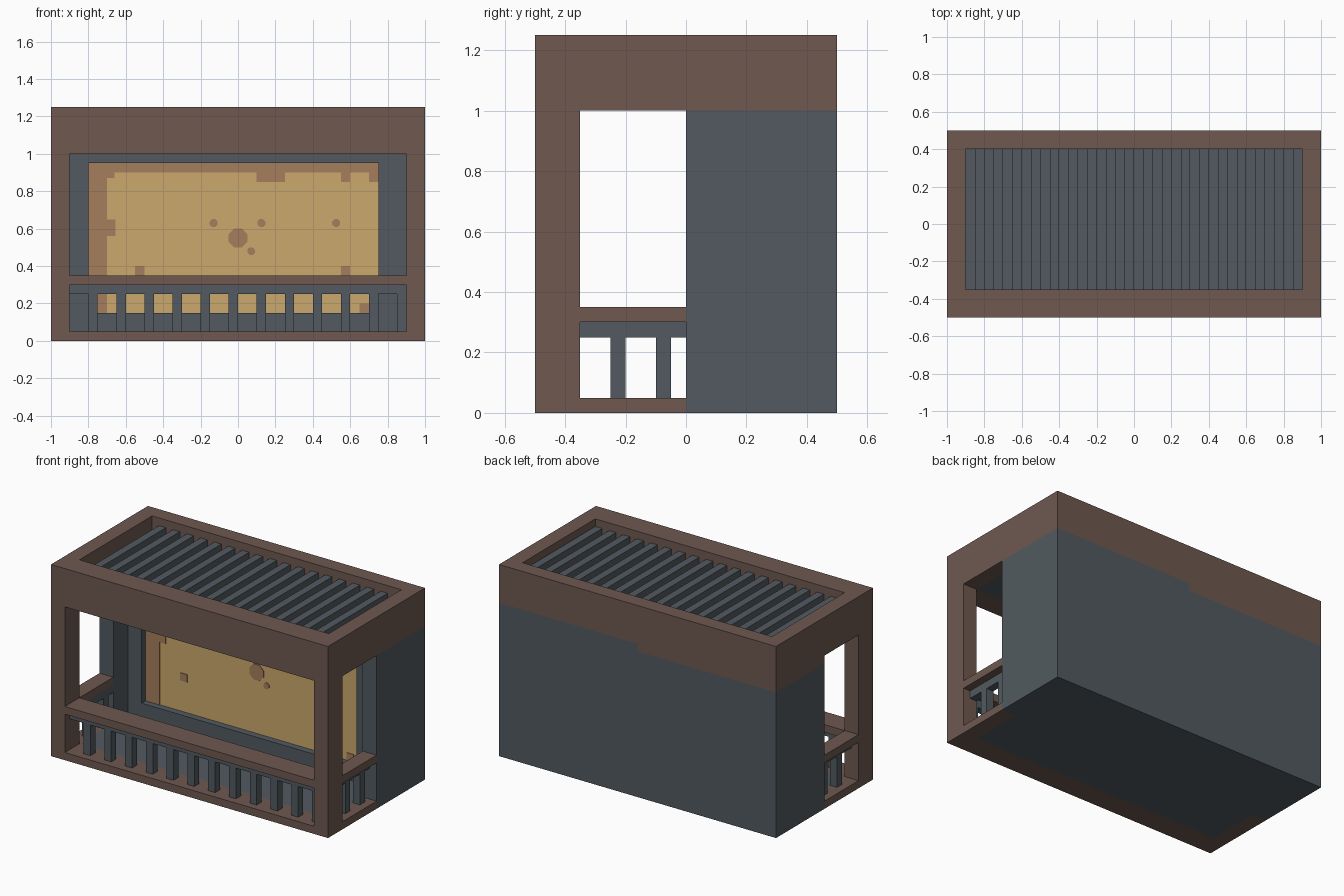
import bpy, bmesh, math
from mathutils import Matrix

if "Cube" in bpy.data.objects:
    bpy.data.objects.remove(bpy.data.objects["Cube"])


def material(name, r, g, b):
    lin = [((c / 255 + 0.055) / 1.055) ** 2.4 for c in (r, g, b)]
    m = bpy.data.materials.new(name)
    m.diffuse_color = (*lin, 1)
    m.use_nodes = True
    m.node_tree.nodes["Principled BSDF"].inputs["Base Color"].default_value = m.diffuse_color
    return m


BROWN = material("brown_wood", 110, 88, 80)
SLATE = material("slate_grey", 82, 90, 96)
TAN = material("tan_panel", 203, 168, 108)
RUST = material("dark_tan", 166, 126, 92)


def boxes(name, mat, items):
    """One object from boxes given as (x0, x1, y0, y1, z0, z1)."""
    bm = bmesh.new()
    for x0, x1, y0, y1, z0, z1 in items:
        mtx = Matrix.Translation(((x0 + x1) / 2, (y0 + y1) / 2, (z0 + z1) / 2))
        mtx = mtx @ Matrix.Diagonal((x1 - x0, y1 - y0, z1 - z0, 1))
        bmesh.ops.create_cube(bm, size=1, matrix=mtx)
    return finish(name, mat, bm)


def finish(name, mat, bm):
    me = bpy.data.meshes.new(name)
    bm.to_mesh(me)
    bm.free()
    me.materials.append(mat)
    ob = bpy.data.objects.new(name, me)
    bpy.context.collection.objects.link(ob)
    return ob


def both(b):
    """A box and its mirror image in x."""
    return [b, (-b[1], -b[0], *b[2:])]


# Top frame around the sunken roof
boxes("roof_frame", BROWN, [(-1, 1, -.5, -.35, 1, 1.25), (-1, 1, .4, .5, 1, 1.25)]
      + both((.9, 1, -.35, .4, 1, 1.25)))
boxes("roof_deck", SLATE, [(-.9, .9, -.35, .4, 1, 1.15)])
boxes("roof_slats", SLATE, [(-.85 + .1 * i, -.8 + .1 * i, -.35, .4, 1.15, 1.2)
                            for i in range(18)])

# Rear block, with the brown band reaching lower on the left half
boxes("rear_block", SLATE, [(-1, 0, .2, .5, 0, .95), (0, 1, .2, .5, 0, 1)])
boxes("side_walls", SLATE, [(-1, -.9, 0, .2, 0, .95), (.9, 1, 0, .2, 0, 1)])
boxes("low_band", BROWN, [(-1, 0, .2, .5, .95, 1), (-1, -.9, 0, .2, .95, 1)])

# Window surround, set back behind the balcony
boxes("window_frame", SLATE, [(-.9, -.8, .15, .2, .05, 1), (.75, .9, .15, .2, .05, 1),
                              (-.8, .75, .15, .2, .05, .15), (-.8, .75, .15, .2, .95, 1)])
G = .194
boxes("window_panel", TAN, [(-.8, .75, G, .2, .15, .95)])

# Worn patches on the panel: (x0, x1, z0, z1)
patches = [(-.8, -.7, .15, .9), (-.8, .75, .9, .95), (-.7, -.65, .85, .9),
           (.1, .25, .85, .9), (.55, .6, .85, .9), (.7, .75, .85, .9),
           (-.7, -.655, .56, .65), (-.55, -.5, .35, .4), (.55, .6, .35, .4),
           (.65, .7, .15, .2)]
patches[2] = (-.7, -.66, .87, .9)
boxes("panel_patches", RUST, [(a, b, G - .004, G, c, d) for a, b, c, d in patches])
bm = bmesh.new()
for x, z, r in [(0, .55, .055), (-.13, .63, .023), (.125, .63, .023),
                (.525, .63, .023), (.07, .48, .022)]:
    mtx = Matrix.Translation((x, G - .002, z)) @ Matrix.Rotation(math.pi / 2, 4, 'X')
    mtx = mtx @ Matrix.Rotation(math.pi / 8, 4, 'Z')
    bmesh.ops.create_cone(bm, cap_ends=True, segments=8, radius1=r, radius2=r,
                          depth=.004, matrix=mtx)
finish("panel_spots", RUST, bm)

# Balcony floor with a brown edge
boxes("balcony_floor", SLATE, [(-.9, .9, -.35, .2, 0, .05)])
boxes("floor_edge", BROWN, [(-1, 1, -.5, -.35, 0, .05)] + both((.9, 1, -.35, 0, 0, .05)))

# Corner posts and hand rails
boxes("front_posts", BROWN, both((.9, 1, -.5, -.35, .05, 1)))
boxes("hand_rails", BROWN, [(-.9, .9, -.5, -.35, .3, .35)] + both((.9, 1, -.35, 0, .3, .35)))

# Beams under the rails and the balusters
boxes("rail_beams", SLATE, [(-.9, .9, -.45, -.4, .25, .3)] + both((.9, .95, -.35, 0, .25, .3)))
boxes("front_balusters", SLATE, [(-.8 + .15 * i, -.75 + .15 * i, -.45, -.4, .05, .25)
                                 for i in range(12)])
boxes("side_balusters", SLATE, both((.9, .95, -.25, -.2, .05, .25))
      + both((.9, .95, -.1, -.05, .05, .25)))
